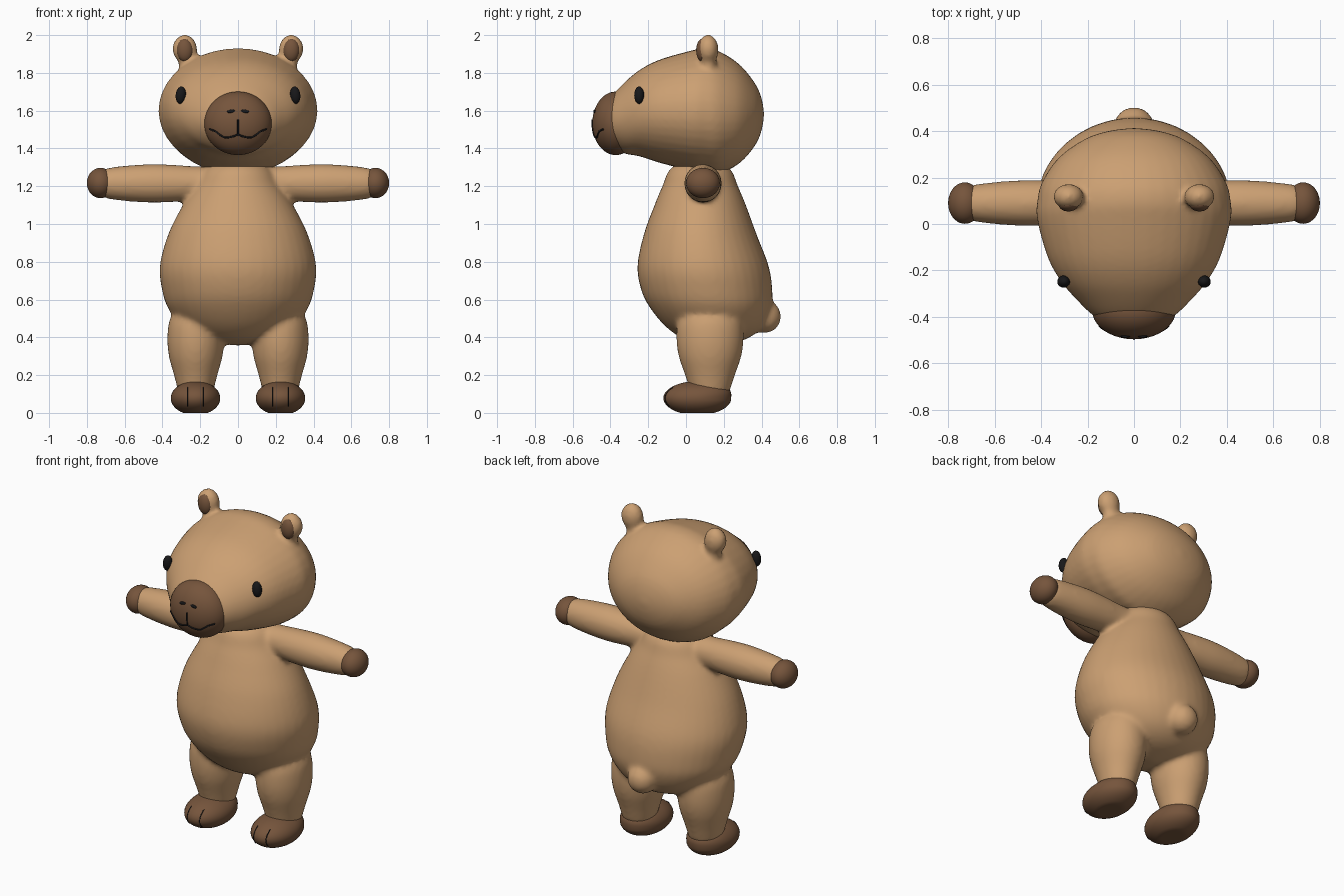
import bpy, bmesh, math
from mathutils import Vector, Matrix

old = bpy.data.objects.get("Cube")
if old:
    bpy.data.objects.remove(old, do_unlink=True)


def material(name, rgb):
    m = bpy.data.materials.new(name)
    m.use_nodes = True
    m.diffuse_color = (*rgb, 1)
    m.node_tree.nodes["Principled BSDF"].inputs["Base Color"].default_value = (*rgb, 1)
    return m


TAN = material("tan fur", (0.60, 0.35, 0.17))
BROWN = material("dark brown fur", (0.18, 0.09, 0.045))
BLACK = material("black", (0.009, 0.009, 0.01))
SIDES = (("left", 1), ("right", -1))


def finish(name, bm, mat):
    bmesh.ops.recalc_face_normals(bm, faces=bm.faces)
    for f in bm.faces:
        f.smooth = True
    me = bpy.data.meshes.new(name)
    bm.to_mesh(me)
    bm.free()
    me.materials.append(mat)
    ob = bpy.data.objects.new(name, me)
    bpy.context.collection.objects.link(ob)
    return ob


def spline(a, b, c, d, t):
    return 0.5 * (2 * b + (c - a) * t + (2 * a - 5 * b + 4 * c - d) * t * t
                  + (3 * b - a - 3 * c + d) * t ** 3)


def loft(bm, axis, sections, sides=40, steps=5):
    """Skin ellipses (x, y, z, radius u, radius v) along an axis."""
    u, v = {"x": ((0, 1, 0), (0, 0, 1)), "y": ((1, 0, 0), (0, 0, 1)),
            "z": ((1, 0, 0), (0, 1, 0))}[axis]
    u, v = Vector(u), Vector(v)
    pts = [sections[0]] + list(sections) + [sections[-1]]
    rows = []
    for i in range(len(sections) - 1):
        for k in range(steps):
            rows.append([spline(*q, k / steps) for q in zip(*pts[i:i + 4])])
    rows.append(sections[-1])
    rings = []
    for x, y, z, ru, rv in rows:
        ru, rv = max(ru, 0.004), max(rv, 0.004)
        angles = [math.tau * j / sides for j in range(sides)]
        rings.append([bm.verts.new(Vector((x, y, z)) + u * ru * math.cos(a) + v * rv * math.sin(a))
                      for a in angles])
    for a, b in zip(rings, rings[1:]):
        for j in range(sides):
            n = (j + 1) % sides
            bm.faces.new((a[j], a[n], b[n], b[j]))
    bm.faces.new(rings[0])
    bm.faces.new(rings[-1])


def ball(name, centre, radii, mat, tilt=0, floor=None):
    bm = bmesh.new()
    m = Matrix.Translation(centre) @ Matrix.Rotation(tilt, 4, "Y") @ Matrix.Diagonal((*radii, 1))
    bmesh.ops.create_uvsphere(bm, u_segments=40, v_segments=24, radius=1, matrix=m)
    if floor is not None:
        for p in bm.verts:
            p.co.z = max(p.co.z, floor)
    return finish(name, bm, mat)


def blend(ob, iterations):
    """Fuse the overlapping volumes into one soft skin."""
    r = ob.modifiers.new("fuse", "REMESH")
    r.mode = "VOXEL"
    r.voxel_size = 0.014
    r.use_smooth_shade = True
    s = ob.modifiers.new("soften", "SMOOTH")
    s.factor = 0.5
    s.iterations = iterations


def line(name, points, width, mat=BLACK):
    cu = bpy.data.curves.new(name, "CURVE")
    cu.dimensions = "3D"
    cu.bevel_depth = width
    cu.bevel_resolution = 2
    cu.use_fill_caps = True
    sp = cu.splines.new("POLY")
    sp.points.add(len(points) - 1)
    for p, co in zip(sp.points, points):
        p.co = (*co, 1)
    cu.materials.append(mat)
    ob = bpy.data.objects.new(name, cu)
    bpy.context.collection.objects.link(ob)


def on_front(centre, radii, x, z):
    """Point on the front of an ellipsoid at a given x and z."""
    d = 1 - ((x - centre[0]) / radii[0]) ** 2 - ((z - centre[2]) / radii[2]) ** 2
    return (x, centre[1] - radii[1] * math.sqrt(max(d, 0)), z)


# Body: torso, tail, arms and legs fused together
bm = bmesh.new()
torso = [(0.355, 0.16, 0, 0), (0.385, 0.155, 0.17, 0.15), (0.45, 0.15, 0.285, 0.25),
         (0.55, 0.132, 0.368, 0.318), (0.65, 0.11, 0.402, 0.347), (0.78, 0.09, 0.414, 0.347),
         (0.95, 0.075, 0.368, 0.297), (1.1, 0.075, 0.292, 0.242), (1.2, 0.075, 0.225, 0.2),
         (1.3, 0.075, 0.16, 0.15), (1.36, 0.075, 0, 0)]
loft(bm, "z", [(0, y, z, a, b) for z, y, a, b in torso])
bmesh.ops.create_uvsphere(bm, u_segments=24, v_segments=16, radius=0.088,
                          matrix=Matrix.Translation((0, 0.416, 0.51)))
arm = [(0.06, 0.05), (0.15, 0.085), (0.25, 0.092), (0.35, 0.099), (0.46, 0.102),
       (0.58, 0.095), (0.68, 0.083), (0.72, 0.07)]
leg = [(0.6, 0.07, 0.1), (0.5, 0.135, 0.165), (0.4, 0.15, 0.178), (0.3, 0.142, 0.166),
       (0.2, 0.115, 0.132), (0.1, 0.09, 0.1)]
for _, s in SIDES:
    loft(bm, "x", [(s * x, 0.09, 1.215, r * 0.97, r) for x, r in arm])
    loft(bm, "z", [(s * 0.224, 0.127, z, a, b) for z, a, b in leg])
blend(finish("body", bm, TAN), 8)

# Head with both ears
bm = bmesh.new()
skull = [(-0.435, 1.55, 0.06, 0.05), (-0.40, 1.545, 0.165, 0.122), (-0.33, 1.56, 0.243, 0.185),
         (-0.245, 1.587, 0.316, 0.229), (-0.14, 1.597, 0.373, 0.273), (0.02, 1.6, 0.417, 0.316),
         (0.1, 1.6, 0.416, 0.33), (0.18, 1.59, 0.396, 0.322), (0.285, 1.583, 0.325, 0.26),
         (0.365, 1.58, 0.212, 0.165), (0.40, 1.58, 0.11, 0.085), (0.414, 1.58, 0, 0)]
loft(bm, "y", [(0, y, z, a, b) for y, z, a, b in skull])
ear = [(0.255, 1.77, 0.06, 0.06), (0.268, 1.85, 0.047, 0.042), (0.278, 1.89, 0.06, 0.051),
       (0.282, 1.93, 0.066, 0.055), (0.282, 1.967, 0.055, 0.046), (0.282, 1.993, 0.03, 0.026),
       (0.282, 2.005, 0, 0)]
for _, s in SIDES:
    loft(bm, "z", [(s * x, 0.117, z, a, b) for x, z, a, b in ear], sides=24)
blend(finish("head", bm, TAN), 4)

# Muzzle with mouth and nostrils
mc, mr = (0, -0.372, 1.533), (0.18, 0.124, 0.168)
ball("muzzle", mc, mr, BROWN)
mouth = []
for i in range(-20, 21):
    t = abs(i) / 20
    mouth.append(on_front(mc, mr, 0.15 * i / 20, 1.474 - 0.016 * math.sin(math.pi * min(t * 1.25, 1))
                          + 0.028 * max(t - 0.5, 0) * 2))
line("mouth", mouth, 0.005)
line("lip_line", [on_front(mc, mr, 0, 1.474 + 0.008 * i) for i in range(11)], 0.004)

# Paired small parts
for side, s in SIDES:
    ball(side + "_nostril", on_front(mc, mr, s * 0.037, 1.597), (0.021, 0.006, 0.009), BLACK, s * 0.15)
    ball(side + "_eye", (s * 0.303, -0.248, 1.682), (0.027, 0.026, 0.046), BLACK, s * -0.1)
    ball(side + "_inner_ear", (s * 0.282, 0.085, 1.92), (0.043, 0.031, 0.06), BROWN, s * 0.05)
    ball(side + "_hand", (s * 0.728, 0.09, 1.217), (0.072, 0.089, 0.08), BROWN)

    # Foot: flat sole, slightly lower at the heel
    fc, fr = (s * 0.225, 0.06, 0.078), (0.131, 0.18, 0.09)
    foot = ball(side + "_foot", fc, fr, BROWN, floor=0)
    for p in foot.data.vertices:
        if p.co.z > fc[2]:
            p.co.z += 0.1 * max(p.co.y - 0.06, 0)
    for n, dx in enumerate((-0.042, 0.042)):
        line(f"{side}_toe_line_{n + 1}",
             [on_front(fc, fr, fc[0] + dx, 0.035 + 0.009 * i) for i in range(12)], 0.0025)
